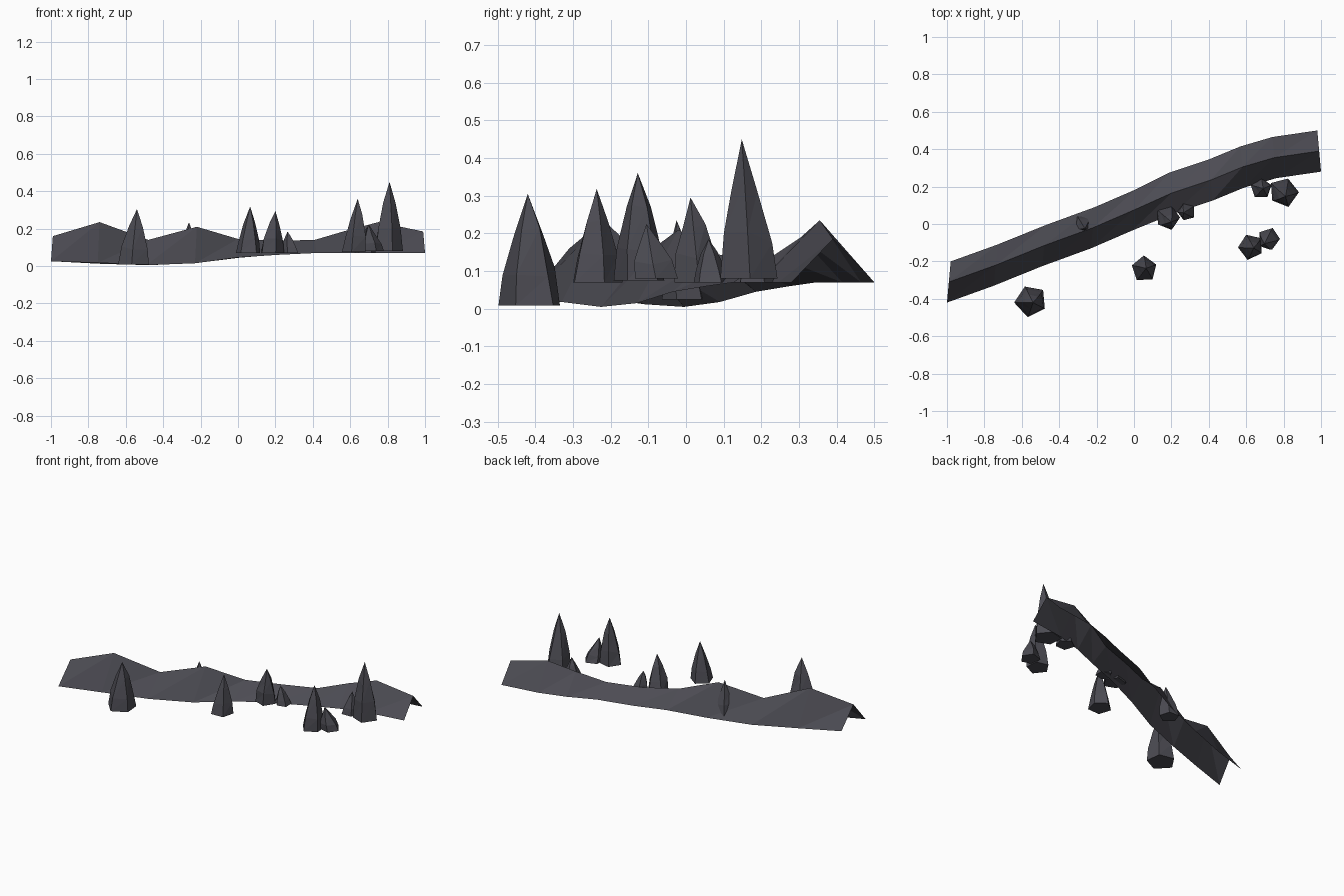
import bpy, bmesh, math, random
from mathutils import Vector

if "Cube" in bpy.data.objects:
    bpy.data.objects.remove(bpy.data.objects["Cube"])

random.seed(4)
rock = bpy.data.materials.new("dark grey rock")
rock.diffuse_color = (0.072, 0.071, 0.086, 1)
rock.use_nodes = True
rock.node_tree.nodes["Principled BSDF"].inputs["Base Color"].default_value = rock.diffuse_color


def finish(name, bm):
    mesh = bpy.data.meshes.new(name)
    bm.to_mesh(mesh)
    bm.free()
    mesh.materials.append(rock)
    obj = bpy.data.objects.new(name, mesh)
    bpy.context.collection.objects.link(obj)
    return obj


# Ridge: open folded sheet; stations are crest x, crest y, crest z, front foot z, back foot z
stations = [
    (-0.99, -0.31, 0.16, 0.025, 0.025), (-0.74, -0.22, 0.235, 0.018, 0.012),
    (-0.48, -0.115, 0.14, 0.005, 0.005), (-0.22, -0.02, 0.21, 0.015, 0.018),
    (0.0, 0.075, 0.145, 0.045, 0.045), (0.20, 0.165, 0.135, 0.06, 0.06),
    (0.41, 0.235, 0.14, 0.07, 0.07), (0.58, 0.305, 0.19, 0.07, 0.07),
    (0.75, 0.355, 0.235, 0.07, 0.07), (0.99, 0.39, 0.185, 0.07, 0.07)]
bm = bmesh.new()
rows = []
for x, y, z, front_z, back_z in stations:
    rows.append([bm.verts.new(p) for p in (
        (x + 0.01 * (1 if x > 0 else -1), y - 0.11, front_z),
        (x, y, z),
        (x + 0.01 * (-1 if x > 0 else 1), y + 0.11, back_z))])
for a, b in zip(rows, rows[1:]):
    for i in range(2):
        bm.faces.new((a[i], b[i], b[i + 1]))
        bm.faces.new((a[i], b[i + 1], a[i + 1]))
finish("ridge", bm)


# Rock spikes: five-sided, tapering through two uneven rings to an off-centre point
def spike(name, x, y, z0, radius, tip, phase):
    bm = bmesh.new()
    base, tip = Vector((x, y, z0)), Vector(tip)
    rings = []
    for height, scale in ((0, 1.0), (0.3, 0.84), (0.66, 0.47)):
        ring = []
        for k in range(5):
            a = math.radians(phase + 72 * k)
            c = base.lerp(tip, height)
            r = radius * scale * random.uniform(0.93, 1.05)
            lift = random.uniform(-0.05, 0.05) * (tip.z - z0) * (height > 0)
            ring.append(bm.verts.new(c + Vector((r * math.cos(a), r * math.sin(a), lift))))
        rings.append(ring)
    top = bm.verts.new(tip)
    bottom = bm.verts.new(base)
    for k in range(5):
        n = (k + 1) % 5
        for lo, hi in zip(rings, rings[1:]):
            bm.faces.new((lo[k], lo[n], hi[n]))
            bm.faces.new((lo[k], hi[n], hi[k]))
        bm.faces.new((rings[2][k], rings[2][n], top))
        bm.faces.new((rings[0][n], rings[0][k], bottom))
    finish(name, bm)


spikes = [
    (-0.55, -0.41, 0.008, 0.088, (-0.54, -0.42, 0.305), -30),
    (0.055, -0.24, 0.07, 0.069, (0.065, -0.237, 0.318), 20),
    (0.18, 0.035, 0.07, 0.068, (0.20, 0.012, 0.295), 0),
    (0.28, 0.065, 0.07, 0.05, (0.265, 0.06, 0.185), 36),
    (0.625, -0.12, 0.075, 0.072, (0.64, -0.128, 0.36), 40),
    (0.722, -0.08, 0.08, 0.06, (0.698, -0.105, 0.225), 0),
    (0.68, 0.19, 0.07, 0.056, (0.69, 0.19, 0.21), 18),
    (0.80, 0.17, 0.08, 0.08, (0.81, 0.148, 0.45), 0),
    (-0.27, -0.005, 0.025, 0.06, (-0.262, -0.025, 0.235), -20)]
for i, s in enumerate(spikes, 1):
    spike(f"rock_spike_{i}", *s)
